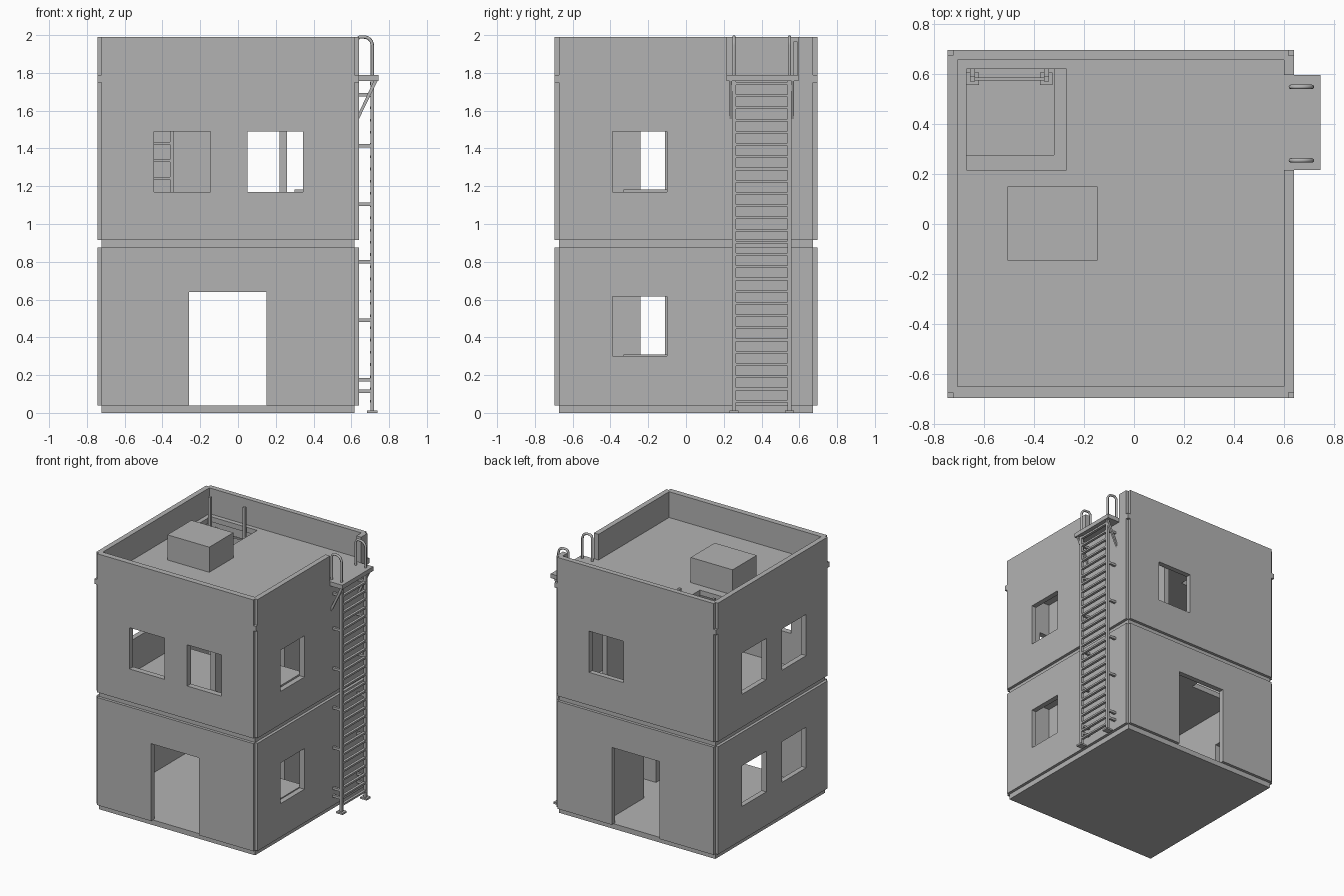
import bpy, bmesh, math
from mathutils import Vector

old = bpy.data.objects.get("Cube")
if old:
    bpy.data.objects.remove(old, do_unlink=True)

grey = bpy.data.materials.new("concrete_grey")
grey.use_nodes = True
tone = (0.45, 0.45, 0.45, 1)
grey.diffuse_color = tone
grey.node_tree.nodes["Principled BSDF"].inputs["Base Color"].default_value = tone

# Building extents: outer faces, corner recess and wall inner faces
X0, X1, Y0, Y1 = -0.745, 0.64, -0.695, 0.695
R = 0.022
IX0, IX1, IY0, IY1 = -0.705, 0.6, -0.65, 0.655


def finish(bm, name):
    bmesh.ops.recalc_face_normals(bm, faces=bm.faces[:])
    me = bpy.data.meshes.new(name)
    bm.to_mesh(me)
    bm.free()
    me.materials.append(grey)
    ob = bpy.data.objects.new(name, me)
    bpy.context.collection.objects.link(ob)
    return ob


def add_box(bm, x0, x1, y0, y1, z0, z1):
    vs = bmesh.ops.create_cube(bm, size=1)["verts"]
    for v in vs:
        v.co = Vector(((x0 + x1) / 2 + v.co.x * (x1 - x0),
                       (y0 + y1) / 2 + v.co.y * (y1 - y0),
                       (z0 + z1) / 2 + v.co.z * (z1 - z0)))


def boxes(name, *dims):
    bm = bmesh.new()
    for d in dims:
        add_box(bm, *d)
    return finish(bm, name)


def notched_block(name, z0, z1):
    # Prism whose four vertical corners are stepped in
    a, b, c, d = X0 + R, X1 - R, Y0 + R, Y1 - R
    pts = [(a, Y0), (b, Y0), (b, c), (X1, c), (X1, d), (b, d),
           (b, Y1), (a, Y1), (a, d), (X0, d), (X0, c), (a, c)]
    bm = bmesh.new()
    face = bm.faces.new([bm.verts.new((x, y, z0)) for x, y in pts])
    ext = bmesh.ops.extrude_face_region(bm, geom=[face], use_keep_orig=True)["geom"]
    for v in ext:
        if isinstance(v, bmesh.types.BMVert):
            v.co.z = z1
    return finish(bm, name)


def cut(ob, *dims):
    # Subtract each box in turn, then remove the cutter
    for d in dims:
        cutter = boxes("cutter", d)
        cutter.hide_render = True
        mod = ob.modifiers.new("cut", "BOOLEAN")
        mod.operation = "DIFFERENCE"
        mod.solver = "EXACT"
        mod.object = cutter
        bpy.context.view_layer.objects.active = ob
        bpy.ops.object.modifier_apply(modifier=mod.name)
        bpy.data.objects.remove(cutter, do_unlink=True)


def side_windows(z0, z1):
    return [(IX1 - 0.1, 0.8, -0.39, -0.1, z0, z1),
            (-0.9, IX0 + 0.1, -0.41, -0.11, z0, z1),
            (-0.9, IX0 + 0.1, 0.08, 0.38, z0, z1)]


def room(z0, z1):
    return (IX0, IX1, IY0, IY1, z0 - 0.01, z1 + 0.01)


# Slabs
inset = (X0 + R, X1 - R, Y0 + R, Y1 - R)
boxes("ground_slab", (*inset, 0, 0.04))
floor = boxes("upper_floor_slab", (*inset, 0.875, 0.915))
cut(floor, (-0.67, -0.32, 0.275, 0.62, 0.8, 1))
roof = boxes("roof_slab", (X0, X1, Y0, Y1, 1.75, 1.79))
cut(roof, (-0.67, -0.27, 0.215, 0.62, 1.7, 1.85))

# Ground storey, with aligned front and back doorways
lower = notched_block("lower_walls", 0.04, 0.875)
cut(lower, room(0.04, 0.875), (-0.26, 0.15, -1, 1, 0.03, 0.64),
    *side_windows(0.3, 0.615))

# Upper storey, with two front windows and one back window
upper = notched_block("upper_walls", 0.915, 1.75)
cut(upper, room(0.915, 1.75), (0.05, 0.345, -1, 1, 1.17, 1.49),
    (-0.445, -0.145, -1, 0, 1.17, 1.49), *side_windows(1.17, 1.49))

# Parapet, open beside the ladder landing
parapet = notched_block("parapet", 1.79, 1.99)
cut(parapet, room(1.79, 1.99), (0.5, 0.8, 0.215, 0.595, 1.78, 2.1))

# Inner partitions with a central opening, and a low cabinet per floor
for label, z0, z1 in (("lower", 0.04, 0.875), ("upper", 0.915, 1.75)):
    boxes(label + "_partition",
          (0.22, 0.26, IY0, -0.24, z0, z1), (0.22, 0.26, 0.2, IY1, z0, z1),
          (0.22, 0.26, -0.24, 0.2, z0 + 0.6, z1))
    boxes(label + "_cabinet", (0.3, IX1, -0.33, -0.06, z0, z0 + 0.268))

# Rooftop box
boxes("roof_box", (-0.505, -0.145, -0.145, 0.15, 1.79, 1.985))

# Inner ladder rising through the hatch
parts = []
for x in (-0.645, -0.35):
    parts.append((x - 0.01, x + 0.01, 0.57, 0.59, 0.04, 1.965))
    parts.append((x - 0.025, x + 0.025, 0.555, 0.605, 0.04, 0.052))
    for z in (0.2, 0.7, 1.1, 1.46, 1.68):
        parts.append((x - 0.01, x + 0.01, 0.585, IY1, z, z + 0.02))
for i in range(18):
    z = 0.12 + i * 0.093
    parts.append((-0.645, -0.35, 0.574, 0.586, z, z + 0.012))
boxes("inner_ladder", *parts)

# Landing for the outer ladder
boxes("ladder_landing", (X1 - R, 0.745, 0.215, 0.595, 1.757, 1.79))

# Outer ladder: rungs, wall ties and feet
boxes("ladder_rungs", *[(0.7, 0.72, 0.26, 0.54, 0.055 + i * 0.0647, 0.069 + i * 0.0647)
                        for i in range(27)])
stiles = (0.254, 0.548)
boxes("ladder_wall_ties", *[(X1 - 0.01, 0.705, y - 0.009, y + 0.009, z - 0.009, z + 0.009)
                            for y in stiles
                            for z in (0.115, 0.175, 0.49, 0.8, 1.105, 1.415, 1.685)])
boxes("ladder_feet", *[(0.682, 0.738, y - 0.025, y + 0.025, 0, 0.013) for y in stiles])
boxes("ladder_stiles", *[(0.702, 0.72, y - 0.01, y + 0.01, 0, 1.79) for y in stiles])

# Curved grab rails above the landing
for i, y in enumerate(stiles):
    arc = [(0.666 + 0.045 * math.cos(t), 1.945 + 0.045 * math.sin(t))
           for t in (math.pi * k / 12 for k in range(7))]
    path = [(0.711, 1.78)] + arc + [(0.645, 1.99), (0.631, 1.98), (0.627, 1.965), (0.627, 1.78)]
    cu = bpy.data.curves.new("grab_rail", "CURVE")
    cu.dimensions = "3D"
    cu.bevel_depth = 0.009
    cu.bevel_resolution = 2
    cu.use_fill_caps = True
    sp = cu.splines.new("POLY")
    sp.points.add(len(path) - 1)
    for p, (x, z) in zip(sp.points, path):
        p.co = (x, y, z, 1)
    cu.materials.append(grey)
    ob = bpy.data.objects.new("grab_rail_" + ("front", "back")[i], cu)
    bpy.context.collection.objects.link(ob)

# Diagonal braces below the landing
for label, y in (("front", 0.236), ("back", 0.566)):
    bm = bmesh.new()
    ends = [(X1, 1.555), (0.738, 1.757), (0.718, 1.757), (X1, 1.59)]
    rings = [[bm.verts.new((x, y + s, z)) for x, z in ends] for s in (-0.007, 0.007)]
    for ring in rings:
        bm.faces.new(ring)
    for k in range(4):
        n = (k + 1) % 4
        bm.faces.new((rings[0][k], rings[0][n], rings[1][n], rings[1][k]))
    finish(bm, "landing_brace_" + label)
